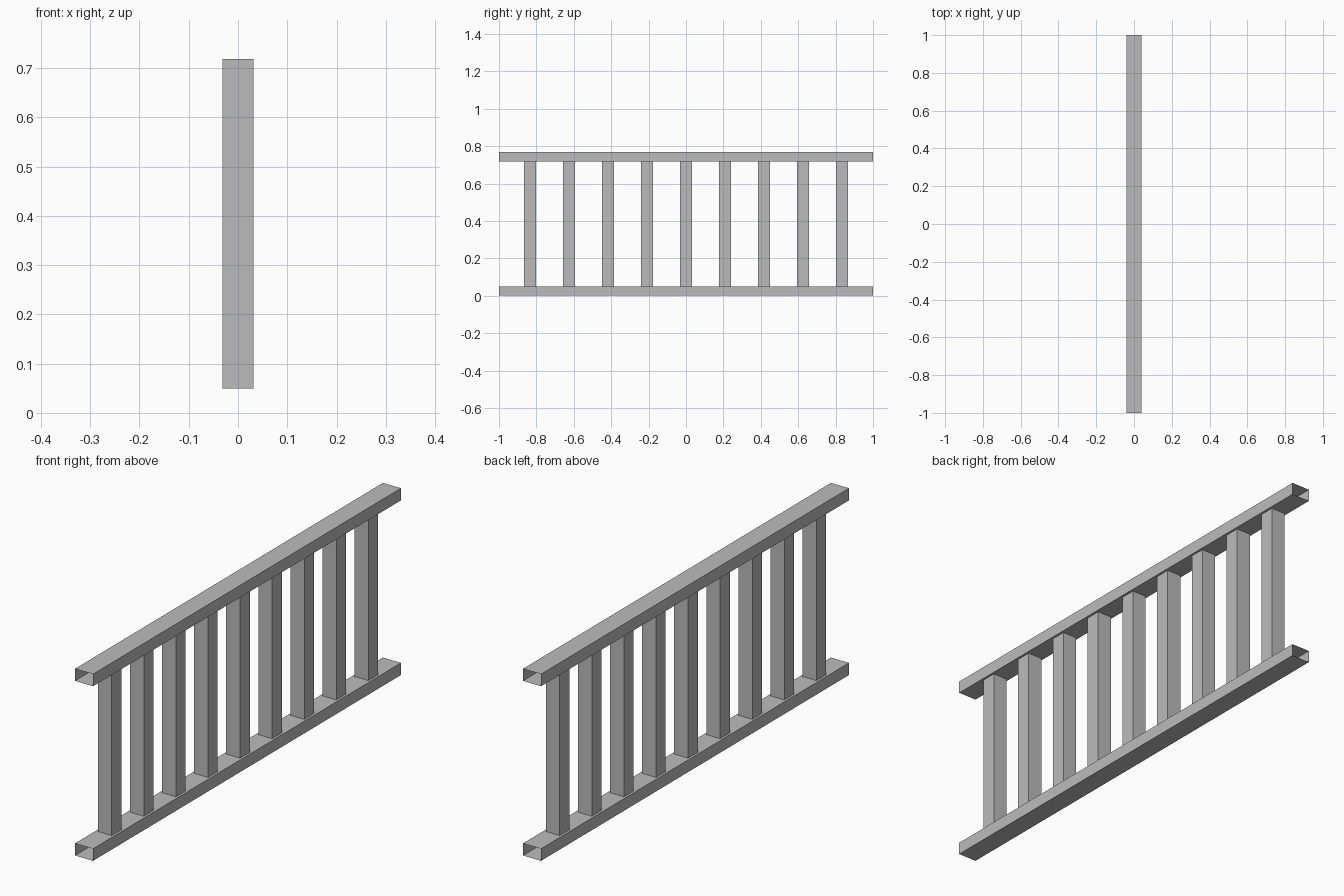
import bpy
import bmesh
from mathutils import Matrix

cube = bpy.data.objects.get("Cube")
if cube:
    bpy.data.objects.remove(cube, do_unlink=True)

grey = bpy.data.materials.new("plain grey")
grey.use_nodes = True
colour = (0.5, 0.5, 0.5, 1)
grey.diffuse_color = colour
grey.node_tree.nodes["Principled BSDF"].inputs["Base Color"].default_value = colour


def open_tube(name, size, centre, axis):
    """Thin-walled box tube, open at both ends of the given axis."""
    bm = bmesh.new()
    bmesh.ops.create_cube(bm, size=1, matrix=Matrix.Diagonal((*size, 1)))
    bm.normal_update()
    ends = [f for f in bm.faces if abs(f.normal[axis]) > 0.9]
    bmesh.ops.delete(bm, geom=ends, context='FACES_ONLY')
    mesh = bpy.data.meshes.new(name)
    bm.to_mesh(mesh)
    bm.free()
    mesh.materials.append(grey)
    obj = bpy.data.objects.new(name, mesh)
    obj.location = centre
    bpy.context.collection.objects.link(obj)
    return obj


length, rail_width, rail_height, total_height = 2.0, 0.082, 0.05, 0.768
post_width, post_count, post_spacing = 0.063, 9, 0.2085

# Hollow bottom and top rails
for name, z in (("bottom_rail", rail_height / 2),
                ("top_rail", total_height - rail_height / 2)):
    open_tube(name, (rail_width, length, rail_height), (0, 0, z), 1)

# Evenly spaced balusters between the rails
for i in range(post_count):
    y = (i - (post_count - 1) / 2) * post_spacing
    open_tube(f"baluster_{i + 1}",
              (post_width, post_width, total_height - 2 * rail_height),
              (0, y, total_height / 2), 2)
